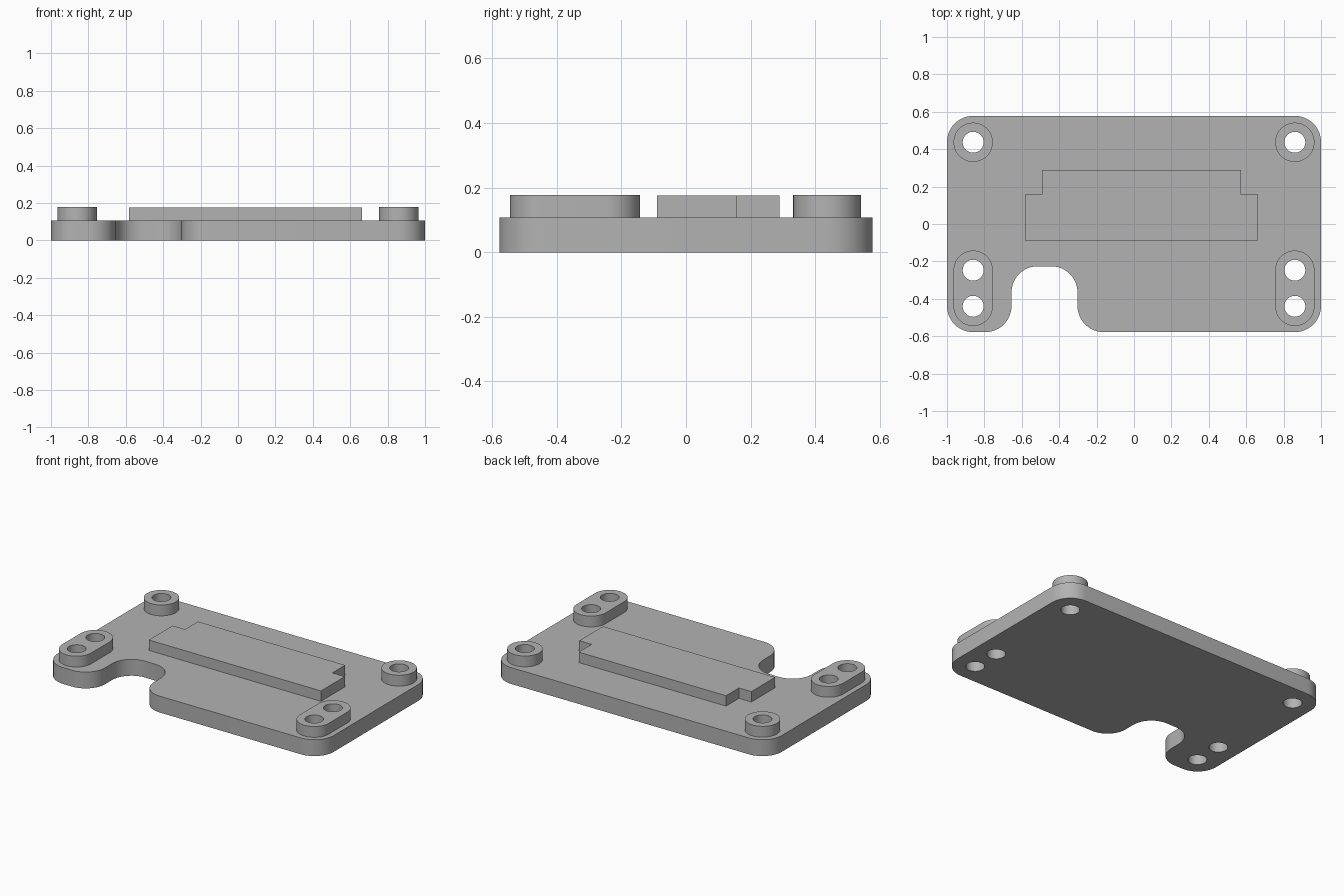
import bpy
import bmesh
import math
from mathutils import Vector

if "Cube" in bpy.data.objects:
    bpy.data.objects.remove(bpy.data.objects["Cube"], do_unlink=True)

PLATE_TOP, BOSS_TOP, BLOCK_TOP = 0.107, 0.178, 0.175
CORNER, BOSS_R, HOLE_R = 0.14, 0.105, 0.056

grey = bpy.data.materials.new("plain grey")
grey.use_nodes = True
grey.diffuse_color = (0.45, 0.45, 0.45, 1)
grey.node_tree.nodes["Principled BSDF"].inputs["Base Color"].default_value = grey.diffuse_color


def fillet(corners, radius, steps=12):
    """Round every right-angled corner, outward or inward, with an arc."""
    out = []
    n = len(corners)
    for i, c in enumerate(corners):
        p = Vector(c)
        a = (Vector(corners[i - 1]) - p).normalized() * radius
        b = (Vector(corners[(i + 1) % n]) - p).normalized() * radius
        for s in range(steps + 1):
            t = s / steps * math.pi / 2
            out.append(p + a * (1 - math.sin(t)) + b * (1 - math.cos(t)))
    return out


def capsule(x, y_low, y_high, radius, steps=24):
    """A circle, or a slot when the two centres differ."""
    out = []
    for centre, start in ((y_high, 0), (y_low, math.pi)):
        for s in range(steps + 1):
            t = start + math.pi * s / steps
            out.append(Vector((x + radius * math.cos(t), centre + radius * math.sin(t))))
    return out


def slab(name, loops, z0, z1):
    """Extrude a filled outline, the remaining loops being holes."""
    curve = bpy.data.curves.new(name, "CURVE")
    curve.dimensions = "2D"
    curve.fill_mode = "BOTH"
    curve.extrude = (z1 - z0) / 2
    for loop in loops:
        spline = curve.splines.new("POLY")
        spline.points.add(len(loop) - 1)
        for point, co in zip(spline.points, loop):
            point.co = (co[0], co[1], 0, 1)
        spline.use_cyclic_u = True
    temp = bpy.data.objects.new(name + " outline", curve)
    bpy.context.collection.objects.link(temp)
    bpy.context.view_layer.update()
    mesh = bpy.data.meshes.new_from_object(temp.evaluated_get(bpy.context.evaluated_depsgraph_get()))
    bpy.data.objects.remove(temp, do_unlink=True)
    bm = bmesh.new()
    bm.from_mesh(mesh)
    bmesh.ops.translate(bm, verts=bm.verts, vec=(0, 0, (z0 + z1) / 2))
    bmesh.ops.remove_doubles(bm, verts=bm.verts, dist=0.0001)
    bmesh.ops.recalc_face_normals(bm, faces=bm.faces)
    bm.to_mesh(mesh)
    bm.free()
    mesh.name = name
    mesh.materials.clear()
    mesh.materials.append(grey)
    obj = bpy.data.objects.new(name, mesh)
    bpy.context.collection.objects.link(obj)
    bpy.ops.object.select_all(action="DESELECT")
    obj.select_set(True)
    bpy.context.view_layer.objects.active = obj
    bpy.ops.object.shade_smooth_by_angle(angle=math.radians(30))
    return obj


# Mounting bosses: round ones at the back, slots with two holes at the front
plate_holes = []
for side, x in (("right", -0.86), ("left", 0.86)):
    for place, low, high in (("back", 0.437, 0.437), ("front", -0.44, -0.247)):
        holes = [capsule(x, y, y, HOLE_R) for y in sorted({low, high})]
        plate_holes += holes
        slab(f"{place}_{side}_boss", [capsule(x, low, high, BOSS_R)] + holes, PLATE_TOP, BOSS_TOP)

# Base plate with a rounded notch in the front edge
W, D = 1.0, 0.578
outline = [(-W, -D), (-0.655, -D), (-0.655, -0.226), (-0.302, -0.226),
           (-0.302, -D), (W, -D), (W, D), (-W, D)]
slab("base_plate", [fillet(outline, CORNER)] + plate_holes, 0, PLATE_TOP)

# Stepped raised block
block = [(-0.583, -0.089), (0.663, -0.089), (0.663, 0.157), (0.573, 0.157),
         (0.573, 0.29), (-0.493, 0.29), (-0.493, 0.157), (-0.583, 0.157)]
slab("raised_block", [block], PLATE_TOP, BLOCK_TOP)
